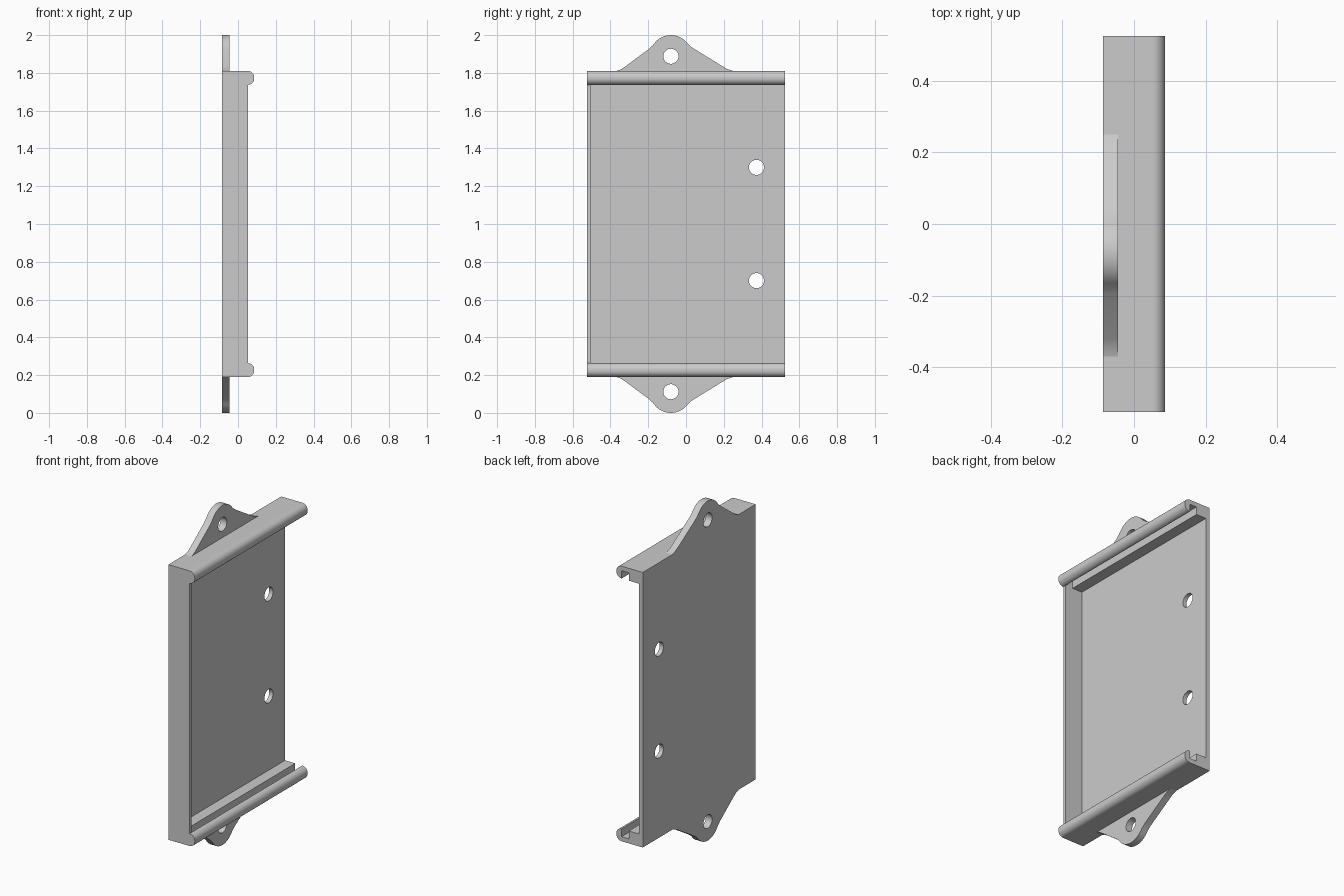
import bpy, bmesh
from math import sin, cos, radians
from mathutils import Matrix, Vector

cube = bpy.data.objects.get("Cube")
if cube:
    bpy.data.objects.remove(cube, do_unlink=True)

grey = bpy.data.materials.new("light grey")
grey.use_nodes = True
colour = (0.6, 0.6, 0.6, 1)
grey.diffuse_color = colour
grey.node_tree.nodes["Principled BSDF"].inputs["Base Color"].default_value = colour

BACK, FLOOR, RIM = -0.086, -0.061, 0.052     # depths along x
LOW, LEDGE, GROOVE = 0.19, 0.263, 0.217      # heights of the lower rail
HALF, WALL = 0.525, 0.02


def arc(u, v, r, start, end, n=12):
    angles = [radians(start + (end - start) * i / n) for i in range(n + 1)]
    return [(u + r * cos(a), v + r * sin(a)) for a in angles]


def circle(u, v, r):
    return arc(u, v, r, 0, 360, 40)[:-1]


def flip(points):
    return [(u, 2 - v) for u, v in points]


def prism(name, loops, axis, start, end):
    """Extrude a filled outline with holes along x (drawn in y, z) or y (drawn in x, z)."""
    curve = bpy.data.curves.new(name, "CURVE")
    curve.dimensions, curve.fill_mode = "2D", "BOTH"
    curve.extrude = (end - start) / 2
    for loop in loops:
        spline = curve.splines.new("POLY")
        spline.points.add(len(loop) - 1)
        for point, (u, v) in zip(spline.points, loop):
            point.co = (u, v, 0, 1)
        spline.use_cyclic_u = True
    temp = bpy.data.objects.new(name + "_outline", curve)
    mesh = bpy.data.meshes.new_from_object(temp)
    bpy.data.objects.remove(temp)
    bpy.data.curves.remove(curve)

    X, Y, Z = Vector((1, 0, 0)), Vector((0, 1, 0)), Vector((0, 0, 1))
    basis = (Y, Z, X) if axis == "x" else (X, Z, -Y)
    turn = Matrix(basis).transposed().to_4x4()
    middle = (X if axis == "x" else Y) * (start + end) / 2
    mesh.transform(Matrix.Translation(middle) @ turn)
    bm = bmesh.new()
    bm.from_mesh(mesh)
    bmesh.ops.remove_doubles(bm, verts=bm.verts, dist=1e-5)
    bmesh.ops.recalc_face_normals(bm, faces=bm.faces)
    bm.to_mesh(mesh)
    bm.free()
    mesh.name = name
    mesh.materials.clear()
    mesh.materials.append(grey)
    obj = bpy.data.objects.new(name, mesh)
    bpy.context.collection.objects.link(obj)
    bpy.ops.object.select_all(action="DESELECT")
    obj.select_set(True)
    bpy.context.view_layer.objects.active = obj
    bpy.ops.object.shade_smooth_by_angle(angle=radians(30))
    return obj


# Back plate with two screw holes
plate = [(-HALF, LOW), (HALF, LOW), (HALF, 2 - LOW), (-HALF, 2 - LOW)]
prism("back_plate", [plate, circle(0.373, 0.7, 0.04), circle(0.373, 1.3, 0.04)],
      "x", BACK, FLOOR)

# Grooved rails with a rounded lip
r = 0.034
rail = [(FLOOR, LOW)]
rail += arc(RIM, LOW + r, r, -90, 0) + arc(RIM, LEDGE - r, r, 0, 90)
rail += [(RIM, GROOVE), (0.005, GROOVE), (0.005, LEDGE), (FLOOR, LEDGE)]

# Mounting ears: round nose flared into the rail
ear = [(-0.37, 1.81), (-0.345, 1.818), (-0.32, 1.835), (-0.195, 1.928), (-0.177, 1.945)]
ear += arc(-0.08, 1.89, 0.11, 140, 45, 20)
ear += [(0.017, 1.947), (0.037, 1.931), (0.06, 1.917), (0.185, 1.84), (0.215, 1.822), (0.25, 1.81)]
hole = circle(-0.08, 1.888, 0.04)

for side, place in (("lower", lambda p: p), ("upper", flip)):
    prism(side + "_rail", [place(rail)], "y", -HALF, HALF)
for side, place in (("upper", lambda p: p), ("lower", flip)):
    prism(side + "_mounting_ear", [place(ear), place(hole)], "x", BACK, -0.045)

# Closed end wall, filling the ends of the grooves
half = [(FLOOR, LEDGE), (0.005, LEDGE), (0.005, GROOVE), (RIM, GROOVE)]
prism("end_wall", [half + flip(half)[::-1]], "y", -HALF, WALL - HALF)
